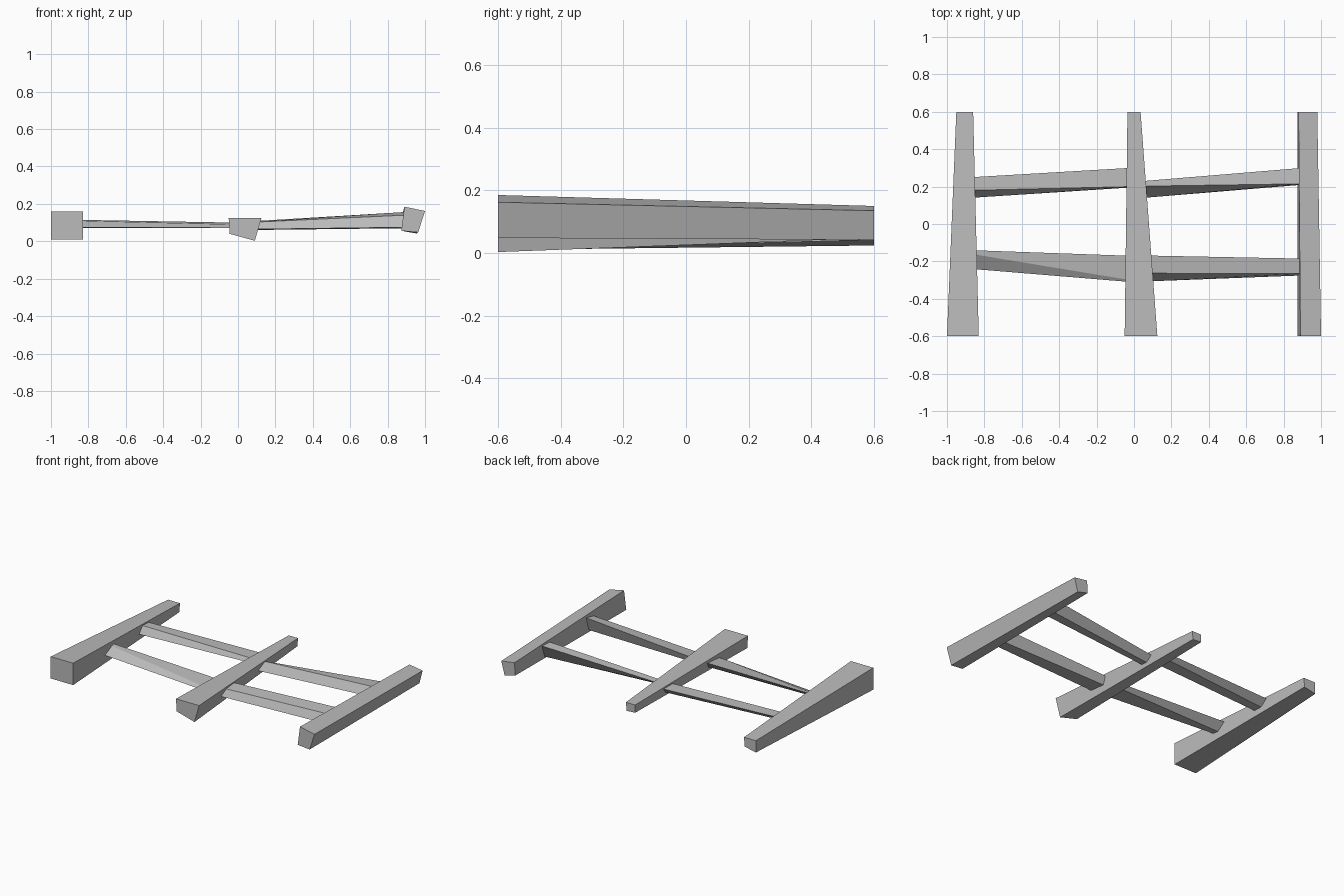
import bpy
import bmesh

old = bpy.data.objects.get("Cube")
if old:
    bpy.data.objects.remove(old, do_unlink=True)

grey = bpy.data.materials.new("weathered grey")
grey.use_nodes = True
colour = (0.5, 0.5, 0.5, 1)
grey.diffuse_color = colour
grey.node_tree.nodes["Principled BSDF"].inputs["Base Color"].default_value = colour


def loft(name, start, end):
    """Solid bar between two four-cornered end sections."""
    bm = bmesh.new()
    a = [bm.verts.new(p) for p in start]
    b = [bm.verts.new(p) for p in end]
    bm.faces.new(a)
    bm.faces.new(b[::-1])
    for i in range(4):
        j = (i + 1) % 4
        bm.faces.new((a[j], a[i], b[i], b[j]))
    bmesh.ops.recalc_face_normals(bm, faces=bm.faces[:])
    mesh = bpy.data.meshes.new(name)
    bm.to_mesh(mesh)
    bm.free()
    mesh.materials.append(grey)
    obj = bpy.data.objects.new(name, mesh)
    bpy.context.collection.objects.link(obj)
    return obj


def beam(name, front, back):
    """Long tapering timber along y; sections are (x, z) corners."""
    loft(name, [(x, -0.6, z) for x, z in front], [(x, 0.6, z) for x, z in back])


def rung(name, x0, section0, x1, section1):
    """Twisted cross piece along x; sections are (y, z) corners."""
    loft(name, [(x0, y, z) for y, z in section0], [(x1, y, z) for y, z in section1])


# Three uneven timbers, corners: top left, top right, bottom right, bottom left
beam("right_beam",
     [(-1, .16), (-.83, .16), (-.83, .01), (-1, .01)],
     [(-.95, .105), (-.86, .105), (-.865, .042), (-.95, .024)])
beam("middle_beam",
     [(-.05, .125), (.125, .125), (.09, .003), (-.045, .04)],
     [(-.035, .105), (.035, .105), (.03, .048), (-.035, .052)])
beam("left_beam",
     [(.89, .185), (1, .162), (.963, .048), (.873, .056)],
     [(.88, .15), (.98, .135), (.955, .042), (.875, .063)])

# Four cross pieces, corners: top back, top front, bottom front, bottom back
rung("right_back_rung",
     -.87, [(.25, .11), (.18, .115), (.14, .07), (.2, .07)],
     -.02, [(.3, .1), (.2, .1), (.195, .07), (.28, .07)])
rung("right_front_rung",
     -.87, [(-.14, .115), (-.16, .11), (-.24, .075), (-.2, .07)],
     -.02, [(-.17, .1), (-.3, .09), (-.31, .072), (-.18, .07)])
rung("left_back_rung",
     .03, [(.228, .09), (.202, .103), (.138, .062), (.18, .06)],
     .9, [(.3, .15), (.215, .145), (.21, .075), (.28, .07)])
rung("left_front_rung",
     .04, [(-.168, .105), (-.263, .1), (-.308, .064), (-.2, .06)],
     .9, [(-.185, .157), (-.265, .14), (-.275, .075), (-.2, .07)])
